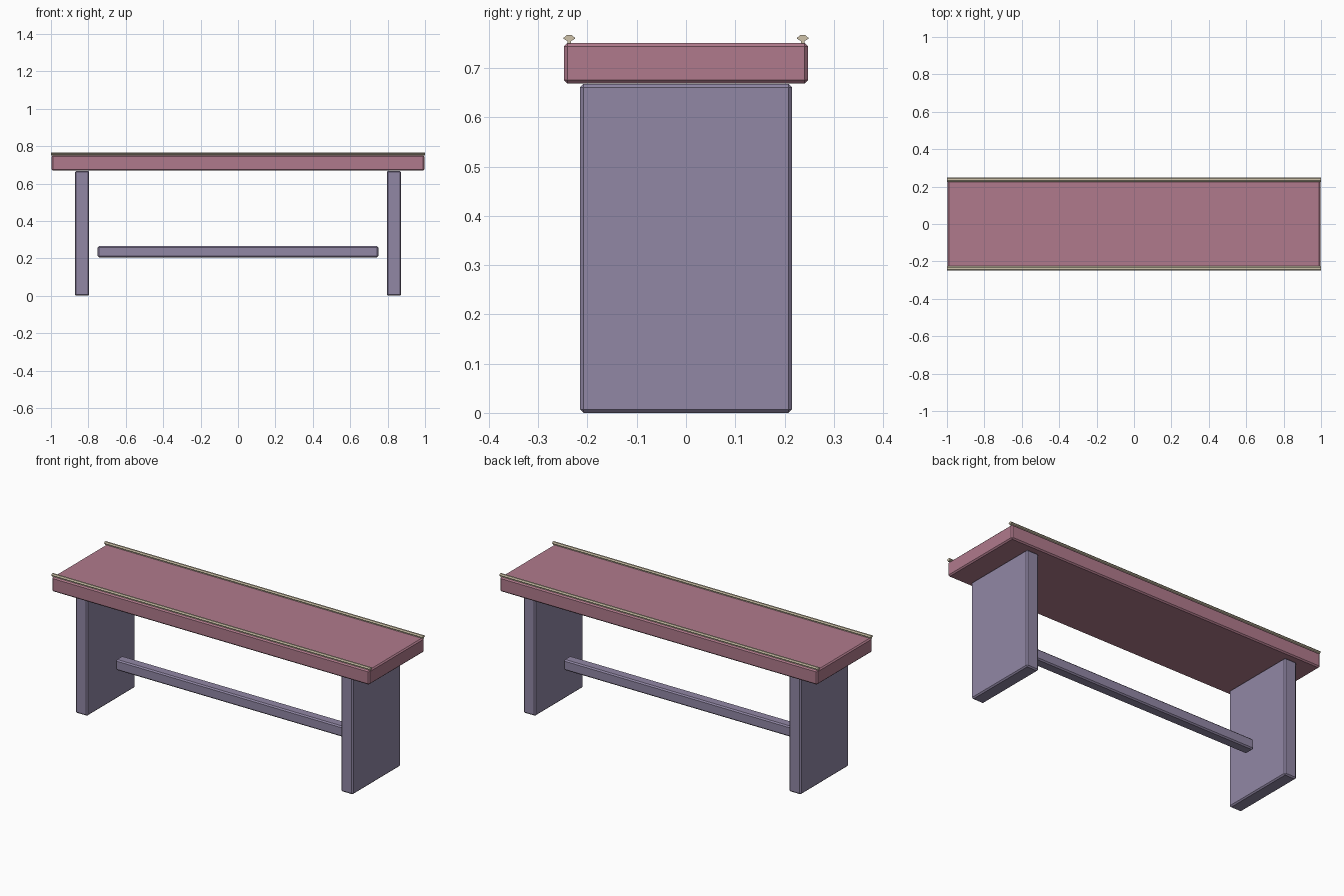
import bpy
import bmesh

if "Cube" in bpy.data.objects:
    bpy.data.objects.remove(bpy.data.objects["Cube"])


def material(name, rgb):
    m = bpy.data.materials.new(name)
    m.diffuse_color = (*rgb, 1)
    m.use_nodes = True
    m.node_tree.nodes["Principled BSDF"].inputs["Base Color"].default_value = m.diffuse_color
    return m


pink = material("dusty pink", (0.434, 0.195, 0.262))
purple = material("muted purple", (0.283, 0.242, 0.376))
cream = material("pale tan", (0.62, 0.54, 0.40))


def add_object(name, bm, mat):
    bmesh.ops.recalc_face_normals(bm, faces=bm.faces)
    me = bpy.data.meshes.new(name)
    bm.to_mesh(me)
    bm.free()
    me.materials.append(mat)
    ob = bpy.data.objects.new(name, me)
    bpy.context.collection.objects.link(ob)
    return ob


def chamfered_box(name, lo, hi, mat, bevel=0.007):
    bm = bmesh.new()
    bmesh.ops.create_cube(bm, size=1)
    for v in bm.verts:
        for i in range(3):
            v.co[i] = lo[i] if v.co[i] < 0 else hi[i]
    bmesh.ops.bevel(bm, geom=bm.edges[:], offset=bevel, segments=1,
                    affect='EDGES', profile=0.5)
    return add_object(name, bm, mat)


def rail(name, y, mat):
    # mushroom-shaped moulding swept along x
    half = [(0.004, 0.750), (0.004, 0.755), (0.0115, 0.7595),
            (0.0115, 0.7615), (0.005, 0.767)]
    profile = half + [(-a, z) for a, z in reversed(half)]
    bm = bmesh.new()
    face = bm.faces.new([bm.verts.new((-1.0, y + a, z)) for a, z in profile])
    ext = bmesh.ops.extrude_face_region(bm, geom=[face], use_keep_orig=True)
    verts = [g for g in ext["geom"] if isinstance(g, bmesh.types.BMVert)]
    bmesh.ops.translate(bm, verts=verts, vec=(2.0, 0, 0))
    return add_object(name, bm, mat)


# seat slab
chamfered_box("seat", (-0.997, -0.248, 0.669), (0.997, 0.248, 0.751), pink)

# panel legs and edge rails
for side, s in (("left", -1), ("right", 1)):
    x0, x1 = sorted((s * 0.796, s * 0.872))
    chamfered_box(side + "_leg", (x0, -0.215, 0), (x1, 0.215, 0.668), purple)
for side, s in (("front", -1), ("back", 1)):
    rail(side + "_rail", s * 0.237, cream)

# stretcher between the legs
chamfered_box("stretcher", (-0.75, -0.03, 0.205), (0.75, 0.03, 0.265), purple)
